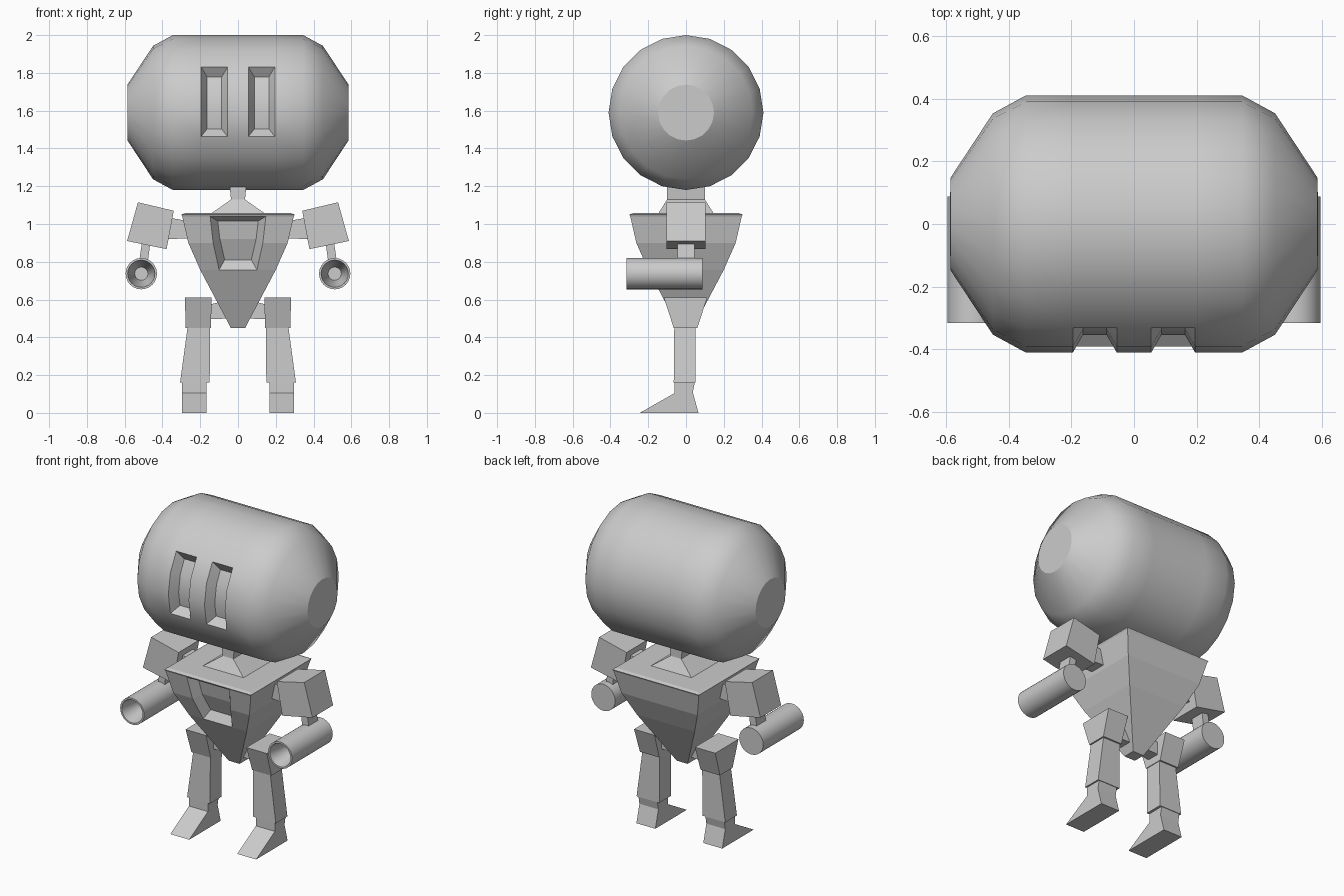
import bpy, bmesh
from math import sin, cos, pi, radians

if "Cube" in bpy.data.objects:
    bpy.data.objects.remove(bpy.data.objects["Cube"])


def loft(rings):
    """Skin a list of equal-length point rings and cap both ends."""
    bm = bmesh.new()
    vs = [[bm.verts.new(p) for p in r] for r in rings]
    n = len(rings[0])
    for a, b in zip(vs, vs[1:]):
        for i in range(n):
            j = (i + 1) % n
            bm.faces.new((a[i], a[j], b[j], b[i]))
    bm.faces.new(vs[0])
    bm.faces.new(vs[-1])
    bmesh.ops.recalc_face_normals(bm, faces=bm.faces)
    return bm


def pocket(bm, test, width, depth):
    """Sink the faces whose centre passes the test, with sloped walls."""
    faces = [f for f in bm.faces if test(f.calc_center_median())]
    bmesh.ops.inset_region(bm, faces=faces, thickness=width, depth=-depth,
                           use_boundary=True, use_even_offset=True)


def finish(name, bm, smooth=None):
    me = bpy.data.meshes.new(name)
    for f in bm.faces:
        f.smooth = smooth is not None
    bm.to_mesh(me)
    bm.free()
    if smooth is not None:
        me.set_sharp_from_angle(angle=radians(smooth))
    ob = bpy.data.objects.new(name, me)
    bpy.context.collection.objects.link(ob)
    return ob


def tapered(name, sections):
    """Stacked rectangles: (z, x0, x1, y0, y1)."""
    finish(name, loft([[(x0, y0, z), (x1, y0, z), (x1, y1, z), (x0, y1, z)]
                       for z, x0, x1, y0, y1 in sections]))


def slab_y(name, s, pts, half):
    """Front-view outline extruded along y, mirrored by s."""
    finish(name, loft([[(s * x, y, z) for x, z in pts] for y in (-half, half)]))


# head: 20-sided barrel lying along x, with two sunken eyes
prof = [(.585, .148), (.45, .353), (.345, .41), (.195, .41), (.055, .41)]
prof = [(-x, r) for x, r in prof] + prof[::-1]
angles = [2 * pi * i / 20 for i in range(20)]
bm = loft([[(x, r * cos(a), 1.59 + r * sin(a)) for a in angles] for x, r in prof])
pocket(bm, lambda c: c.y < 0 and 1.46 < c.z < 1.835 and .05 < abs(c.x) < .2, .032, .055)
finish("head", bm, 31)

# neck on its flared collar
tapered("neck", [(1.05, -.15, .15, -.15, .15), (1.13, -.037, .037, -.1, .1),
                 (1.21, -.045, .045, -.1, .1)])

# torso: inverted pyramid with a sunken chest panel
bm = loft([[(-w, -w, z), (-w / 2, -w, z), (w / 2, -w, z), (w, -w, z), (w, w, z), (-w, w, z)]
           for z, w in [(.45, .038), (.757, .2), (.9, .263), (1.04, .295),
                        (1.05, .3), (1.057, .28)]])
pocket(bm, lambda c: c.y < -.2 and abs(c.x) < .05 and .757 < c.z < 1.035, .036, .05)
finish("torso", bm)

for s, side in ((-1, "left"), (1, "right")):
    # arm
    slab_y(side + "_shoulder_joint", s, [(.24, 1.01), (.37, 1.035), (.37, .92), (.24, .925)], .05)
    slab_y(side + "_upper_arm", s, [(.53, 1.115), (.34, 1.07), (.378, .867), (.587, .91)], .102)
    slab_y(side + "_elbow_link", s, [(.508, .905), (.465, .895), (.48, .78), (.525, .79)], .045)
    # hollow arm tube
    tube = [(.087, .083), (-.315, .083), (-.315, .072), (-.13, .035)]
    finish(side + "_arm_tube", loft(
        [[(s * .512 + r * cos(2 * pi * i / 24), y, .737 + r * sin(2 * pi * i / 24))
          for i in range(24)] for y, r in tube]), 31)

    # leg
    def box(name, *secs):
        tapered(side + name, [(z, *sorted((s * a, s * b)), c, d) for z, a, b, c, d in secs])
    slab_y(side + "_hip_joint", s, [(.05, .6), (.16, .57), (.16, .495), (.05, .5)], .04)
    box("_thigh", (.45, .143, .277, -.065, .06), (.61, .14, .281, -.117, .112))
    box("_shin", (.16, .15, .307, -.065, .05), (.46, .147, .266, -.062, .05))
    foot = [(-.06, .17), (.048, .17), (.036, .11), (.066, 0), (-.245, 0), (-.06, .105)]
    finish(side + "_foot", loft([[(s * x, y, z) for y, z in foot] for x in (.166, .297)]))
